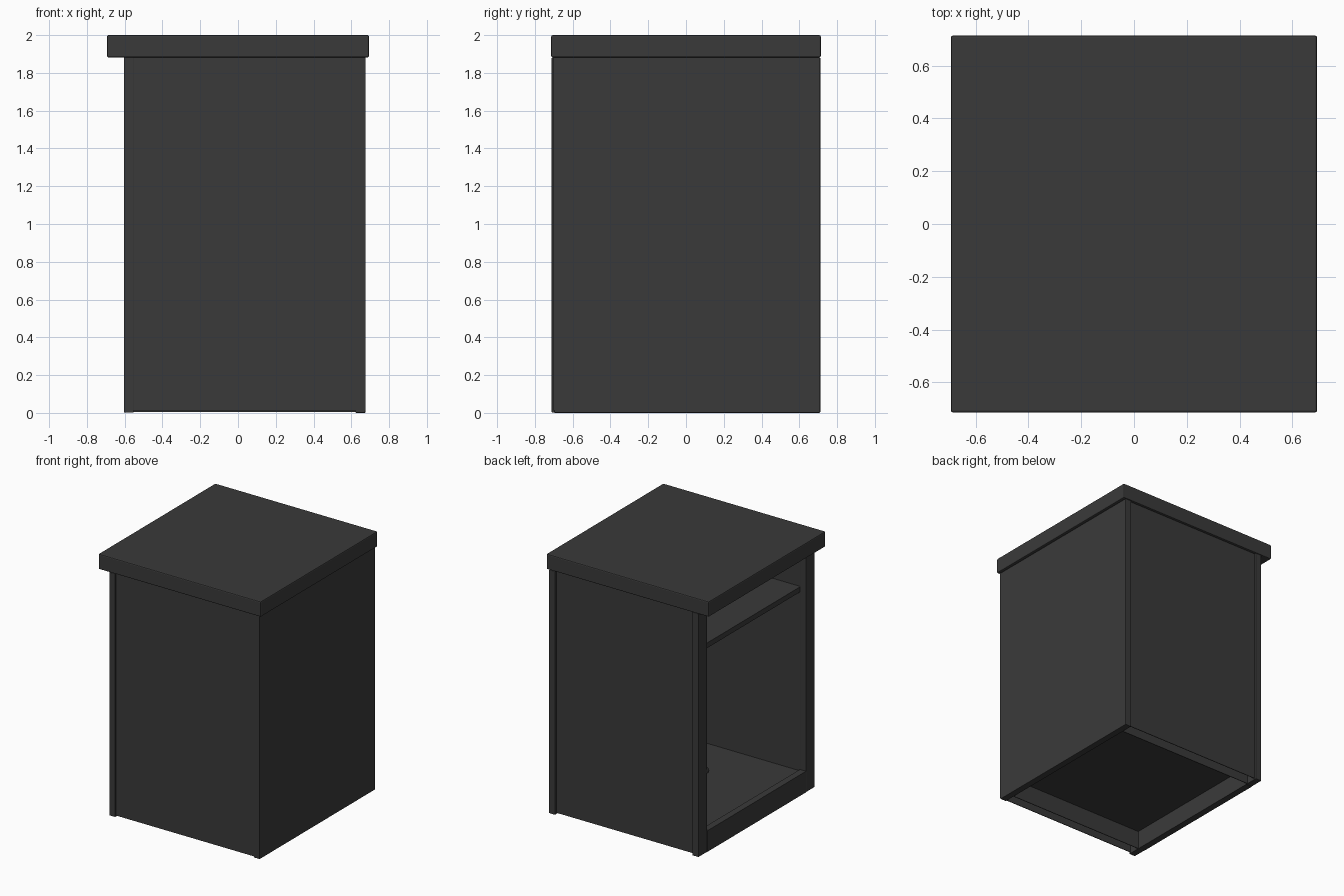
import bpy
import bmesh
from mathutils import Matrix

cube = bpy.data.objects.get("Cube")
if cube:
    bpy.data.objects.remove(cube, do_unlink=True)

charcoal = bpy.data.materials.new("charcoal")
charcoal.use_nodes = True
COLOUR = (0.042, 0.042, 0.042, 1)
charcoal.diffuse_color = COLOUR
charcoal.node_tree.nodes["Principled BSDF"].inputs["Base Color"].default_value = COLOUR


def finish(name, bm, bevel):
    mesh = bpy.data.meshes.new(name)
    bm.to_mesh(mesh)
    bm.free()
    mesh.materials.append(charcoal)
    obj = bpy.data.objects.new(name, mesh)
    bpy.context.collection.objects.link(obj)
    if bevel:
        mod = obj.modifiers.new("eased_edges", "BEVEL")
        mod.width = bevel
        mod.segments = 2
    return obj


def board(name, x, y, z, bevel=0):
    """Box given by its (low, high) range on each axis."""
    bm = bmesh.new()
    bmesh.ops.create_cube(bm, size=1)
    for v in bm.verts:
        v.co = [r[0] if c < 0 else r[1] for c, r in zip(v.co, (x, y, z))]
    return finish(name, bm, bevel)


TOP = 1.882      # underside of the worktop
FACE = -0.604    # open side
INNER = -0.552   # back of the face frame
SIDE = 0.674     # closed side
SIDE_IN = 0.622  # inner face of the closed side
POST = 0.602     # inner edge of the posts
LINING = 0.61    # inner face of the lining

# Worktop overhanging the open side
board("worktop", (-0.694, 0.694), (-0.714, 0.714), (TOP, 2.0), 0.008)

# Outer skins; the front one laps over the edge of the side panel
board("side_panel", (SIDE_IN, SIDE), (-0.698, 0.71), (0, TOP), 0.004)
board("front_panel", (INNER, SIDE), (-0.702, -0.697), (0.012, TOP))
board("back_panel", (INNER, SIDE_IN), (0.69, 0.695), (0.012, TOP))

# Thin lining sheets set in from the skins
board("front_lining", (INNER, SIDE_IN), (-LINING - 0.005, -LINING), (0.004, TOP))
board("back_lining", (INNER, SIDE_IN), (LINING, LINING + 0.005), (0.004, TOP))

# Face frame around the opening
for name, low, high in (("front_post", -0.711, -POST), ("back_post", POST, 0.711)):
    board(name, (FACE, INNER), (low, high), (0.002, TOP), 0.004)
board("bottom_rail", (FACE, INNER), (-POST, POST), (0.002, 0.165))

# Floor and shelf inside
for name, top, thick in (("floor", 0.15, 0.005), ("shelf", 1.575, 0.04)):
    board(name, (INNER, SIDE_IN), (-LINING, LINING), (top - thick, top))

# Small hinge cup on the back post
bm = bmesh.new()
bmesh.ops.create_cone(bm, cap_ends=True, segments=20, radius1=0.025,
                      radius2=0.025, depth=0.03,
                      matrix=Matrix.Translation((-0.578, POST - 0.01, 0.62))
                      @ Matrix.Rotation(1.5708, 4, "X"))
finish("hinge_cup", bm, 0)
